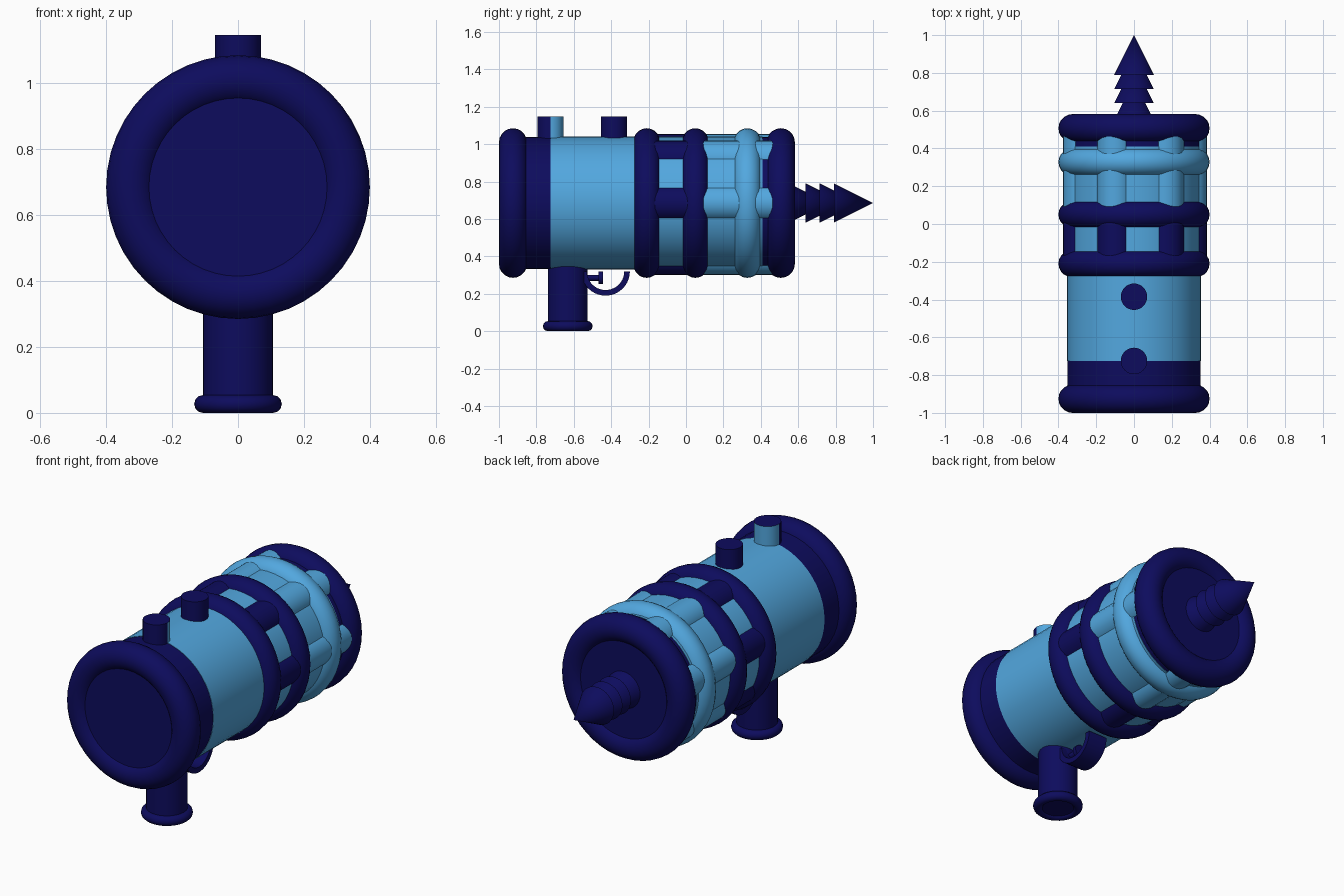
import bpy
from math import pi, radians, cos, sin
from mathutils import Vector

cube = bpy.data.objects.get("Cube")
if cube:
    bpy.data.objects.remove(cube, do_unlink=True)

AXIS_Z = 0.685
BODY_R = 0.355


def material(name, rgb):
    m = bpy.data.materials.new(name)
    m.use_nodes = True
    color = (*rgb, 1)
    m.diffuse_color = color
    m.node_tree.nodes["Principled BSDF"].inputs["Base Color"].default_value = color
    return m


NAVY = material("navy", (0.004, 0.0035, 0.11))
SKY = material("sky blue", (0.085, 0.39, 0.74))


def finish(name, mat):
    ob = bpy.context.object
    ob.name = name
    ob.data.materials.append(mat)
    bpy.ops.object.shade_smooth_by_angle(angle=radians(35))
    return ob


def cylinder_y(name, mat, y0, y1, r, x=0, z=AXIS_Z, sides=48):
    bpy.ops.mesh.primitive_cylinder_add(
        vertices=sides, radius=r, depth=y1 - y0,
        location=(x, (y0 + y1) / 2, z), rotation=(pi / 2, 0, 0))
    return finish(name, mat)


def cylinder_z(name, mat, y, z0, z1, r):
    bpy.ops.mesh.primitive_cylinder_add(
        vertices=32, radius=r, depth=z1 - z0, location=(0, y, (z0 + z1) / 2))
    return finish(name, mat)


def ring(name, mat, y, minor):
    bpy.ops.mesh.primitive_torus_add(
        major_radius=0.4 - minor, minor_radius=minor, major_segments=48,
        minor_segments=20, location=(0, y, AXIS_Z), rotation=(pi / 2, 0, 0))
    return finish(name, mat)


# Barrel sections
cylinder_y("rear_barrel", NAVY, -0.975, -0.725, BODY_R - 0.002)
cylinder_y("main_barrel", SKY, -0.725, 0.41, BODY_R)
cylinder_y("muzzle_barrel", NAVY, 0.41, 0.555, BODY_R - 0.002)

# Rounded bands around the barrel
ring("rear_band", NAVY, -0.925, 0.075)
ring("middle_band", NAVY, -0.21, 0.071)
ring("forward_band", NAVY, 0.05, 0.071)
ring("blue_band", SKY, 0.328, 0.073)
ring("muzzle_band", NAVY, 0.507, 0.075)

# Lengthwise rods, stepped round the barrel
for i in range(6):
    a = radians(55 * i)
    x, z = 0.286 * cos(a), AXIS_Z + 0.286 * sin(a)
    cylinder_y(f"dark_rod_{i + 1}", NAVY, -0.21, 0.05, 0.1, x, z, 24)
    cylinder_y(f"blue_rod_{i + 1}", SKY, 0.05, 0.47, 0.1, x, z, 24)

# Barbed spike
for i, base in enumerate((0.55, 0.64, 0.715, 0.79)):
    bpy.ops.mesh.primitive_cone_add(
        vertices=32, radius1=0.105, radius2=0, depth=0.21,
        location=(0, base + 0.105, AXIS_Z), rotation=(-pi / 2, 0, 0))
    finish(f"spike_barb_{i + 1}", NAVY)

# Top pegs: the rear one is half blue on its sides
cylinder_z("front_peg", NAVY, -0.385, 0.95, 1.147, 0.07)
rear_peg = cylinder_z("rear_peg", NAVY, -0.725, 0.95, 1.147, 0.07)
rear_peg.data.materials.append(SKY)
for face in rear_peg.data.polygons:
    if abs(face.normal.z) < 0.5 and face.normal.y > 0:
        face.material_index = 1

# Grip and its rounded foot
cylinder_z("grip", NAVY, -0.632, 0.012, 0.45, 0.106)
bpy.ops.mesh.primitive_torus_add(
    major_radius=0.106, minor_radius=0.027, major_segments=32,
    minor_segments=12, location=(0, -0.632, 0.027))
finish("grip_foot", NAVY)

# Trigger guard: a curved strap under the barrel
steps, half = 20, 0.06
verts, faces = [], []
for i in range(steps + 1):
    a = pi + pi * i / steps
    for r, x in ((0.13, -half), (0.13, half), (0.1, half), (0.1, -half)):
        verts.append(Vector((x, -0.43 + r * cos(a), 0.32 + r * sin(a))))
for i in range(steps):
    for k in range(4):
        n = (k + 1) % 4
        faces.append((4 * i + k, 4 * i + n, 4 * i + 4 + n, 4 * i + 4 + k))
faces += [(3, 2, 1, 0), tuple(4 * steps + k for k in range(4))]
mesh = bpy.data.meshes.new("trigger_guard")
mesh.from_pydata(verts, [], faces)
guard = bpy.data.objects.new("trigger_guard", mesh)
bpy.context.collection.objects.link(guard)
bpy.ops.object.select_all(action='DESELECT')
guard.select_set(True)
bpy.context.view_layer.objects.active = guard
bpy.ops.object.mode_set(mode='EDIT')
bpy.ops.mesh.select_all(action='SELECT')
bpy.ops.mesh.normals_make_consistent(inside=False)
bpy.ops.object.mode_set(mode='OBJECT')
finish("trigger_guard", NAVY)

# Trigger button
cylinder_y("trigger_stem", NAVY, -0.55, -0.46, 0.016, z=0.285, sides=16)
cylinder_y("trigger_button", NAVY, -0.468, -0.445, 0.034, z=0.285, sides=24)
